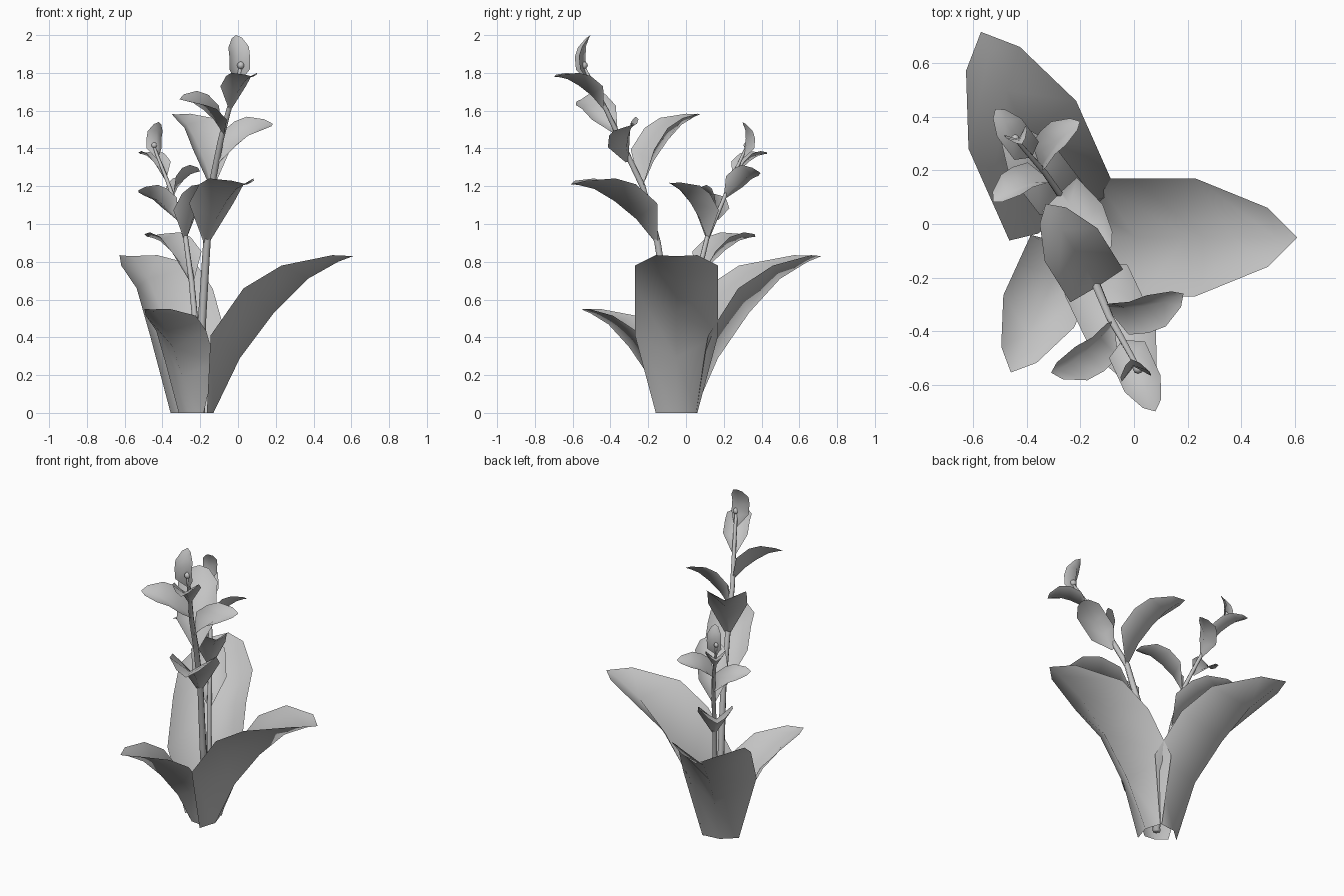
import bpy, bmesh, math
from mathutils import Vector, Matrix

cube = bpy.data.objects.get("Cube")
if cube:
    bpy.data.objects.remove(cube, do_unlink=True)

grey = bpy.data.materials.new("plain_grey")
grey.use_nodes = True
grey.diffuse_color = (0.55, 0.55, 0.55, 1)
grey.node_tree.nodes["Principled BSDF"].inputs["Base Color"].default_value = grey.diffuse_color

# Leaf template: midrib (out, up), rim (out, up), half width
TIP = Vector((0.74, 0.83))
STATIONS = [
    ((0.0, 0.0), (-0.035, 0.0), 0.11),
    ((0.14, 0.29), (-0.015, 0.41), 0.22),
    ((0.32, 0.53), (0.16, 0.66), 0.22),
    ((0.50, 0.71), (0.36, 0.78), 0.22),
    ((0.66, 0.80), (0.63, 0.835), 0.11),
]


def finish(name, bm, matrix):
    bm.transform(matrix)
    bmesh.ops.recalc_face_normals(bm, faces=bm.faces)
    mesh = bpy.data.meshes.new(name)
    bm.to_mesh(mesh)
    bm.free()
    mesh.materials.append(grey)
    mesh.shade_smooth()
    obj = bpy.data.objects.new(name, mesh)
    bpy.context.collection.objects.link(obj)
    return obj


def leaf(name, base, tip, hint=(0, 0, 1), narrow_base=False, widen=1.0, matrix=Matrix()):
    """Folded sheet leaf from base to tip, its rims raised towards hint."""
    base, tip = Vector(base), Vector(tip)
    chord = tip - base
    along = chord.normalized()
    up = Vector(hint)
    up = (up - along * up.dot(along)).normalized()
    side = along.cross(up)
    size = chord.length / TIP.length
    axis = TIP.normalized()

    def place(p, w):
        a = p[0] * axis.x + p[1] * axis.y
        h = p[1] * axis.x - p[0] * axis.y
        return base + (along * a + up * h + side * w) * size

    bm = bmesh.new()
    rows = []
    for i, (mid, rim, width) in enumerate(STATIONS):
        width *= widen
        if i == 0 and narrow_base:
            rim, width = (-0.01, 0.0), 0.03
        rows.append([bm.verts.new(place(p, w))
                     for p, w in ((rim, -width), (mid, 0), (rim, width))])
    for low, high in zip(rows, rows[1:]):
        for j in range(2):
            bm.faces.new((low[j], low[j + 1], high[j + 1], high[j]))
    end = bm.verts.new(tip)
    for j in range(2):
        bm.faces.new((rows[-1][j], rows[-1][j + 1], end))
    return finish(name, bm, matrix)


def stem(name, path, r0, r1, matrix, sides=6):
    """Tapered tube along a path."""
    pts = [Vector(p) for p in path]
    bm = bmesh.new()
    rings = []
    for i, p in enumerate(pts):
        d = (pts[min(i + 1, len(pts) - 1)] - pts[max(i - 1, 0)]).normalized()
        if i == 0:
            d = Vector((0, 0, 1))
        x = Vector((0, 1, 0)).cross(d).normalized()
        y = d.cross(x)
        r = r0 + (r1 - r0) * i / (len(pts) - 1)
        rings.append([bm.verts.new(p + (x * math.cos(t) + y * math.sin(t)) * r)
                      for t in (math.tau * k / sides for k in range(sides))])
    for a, b in zip(rings, rings[1:]):
        for k in range(sides):
            n = (k + 1) % sides
            bm.faces.new((a[k], a[n], b[n], b[k]))
    bm.faces.new(rings[-1])
    bm.faces.new(rings[0])
    return finish(name, bm, matrix)


# Ground leaves around a common crown
CROWN = Vector((-0.23, -0.05, 0))
for name, angle, size in (("left_ground_leaf", 0, 1.0),
                          ("back_ground_leaf", 114, 1.0),
                          ("front_ground_leaf", 245.5, 0.66)):
    m = Matrix.Translation(CROWN) @ Matrix.Rotation(math.radians(angle), 4, 'Z') @ Matrix.Scale(size, 4)
    leaf(name, (0.1, 0, 0), (0.84, 0, 0.83), matrix=m)

# Flower stalk: stem, leaves up its length, upright petal and bud
ROOT = Vector((-0.20, -0.03, 0))
PATH = [ROOT, (-0.19, -0.09, 0.5), (-0.165, -0.15, 0.9), (-0.14, -0.23, 1.2),
        (-0.09, -0.35, 1.45), (-0.05, -0.42, 1.6), (0.0, -0.51, 1.77), (0.015, -0.54, 1.83)]
LEAN = (0.15, -0.45, 0.85)
STALK_LEAVES = [
    ("low_stalk_leaf", (-0.165, -0.16, 0.9), (0.05, -0.61, 1.21), (0, 0, 1)),
    ("back_stalk_leaf", (-0.14, -0.23, 1.2), (-0.33, 0.075, 1.58), (0, 0, 1)),
    ("left_stalk_leaf", (-0.1, -0.31, 1.33), (0.185, -0.26, 1.53), LEAN),
    ("right_stalk_leaf", (-0.08, -0.37, 1.48), (-0.31, -0.555, 1.66), LEAN),
    ("top_stalk_leaf", (-0.04, -0.44, 1.61), (0.08, -0.70, 1.78), (0, 0, 1)),
    ("upright_petal", (0.0, -0.51, 1.75), (-0.01, -0.505, 2.0), (0.2, -1, 0)),
]


def stalk(label, m):
    stem(label + "_stem", PATH, 0.024, 0.009, m)
    for name, base, tip, hint in STALK_LEAVES:
        leaf(label + "_" + name, base, tip, hint, True, 1.12, m)
    bm = bmesh.new()
    bmesh.ops.create_uvsphere(bm, u_segments=8, v_segments=6, radius=0.02,
                              matrix=Matrix.Translation((0.015, -0.54, 1.84)))
    finish(label + "_bud", bm, m)


stalk("tall", Matrix())
stalk("short", Matrix.Translation(ROOT) @ Matrix.Rotation(math.radians(192), 4, 'Z')
      @ Matrix.Scale(0.77, 4) @ Matrix.Translation(-ROOT))
